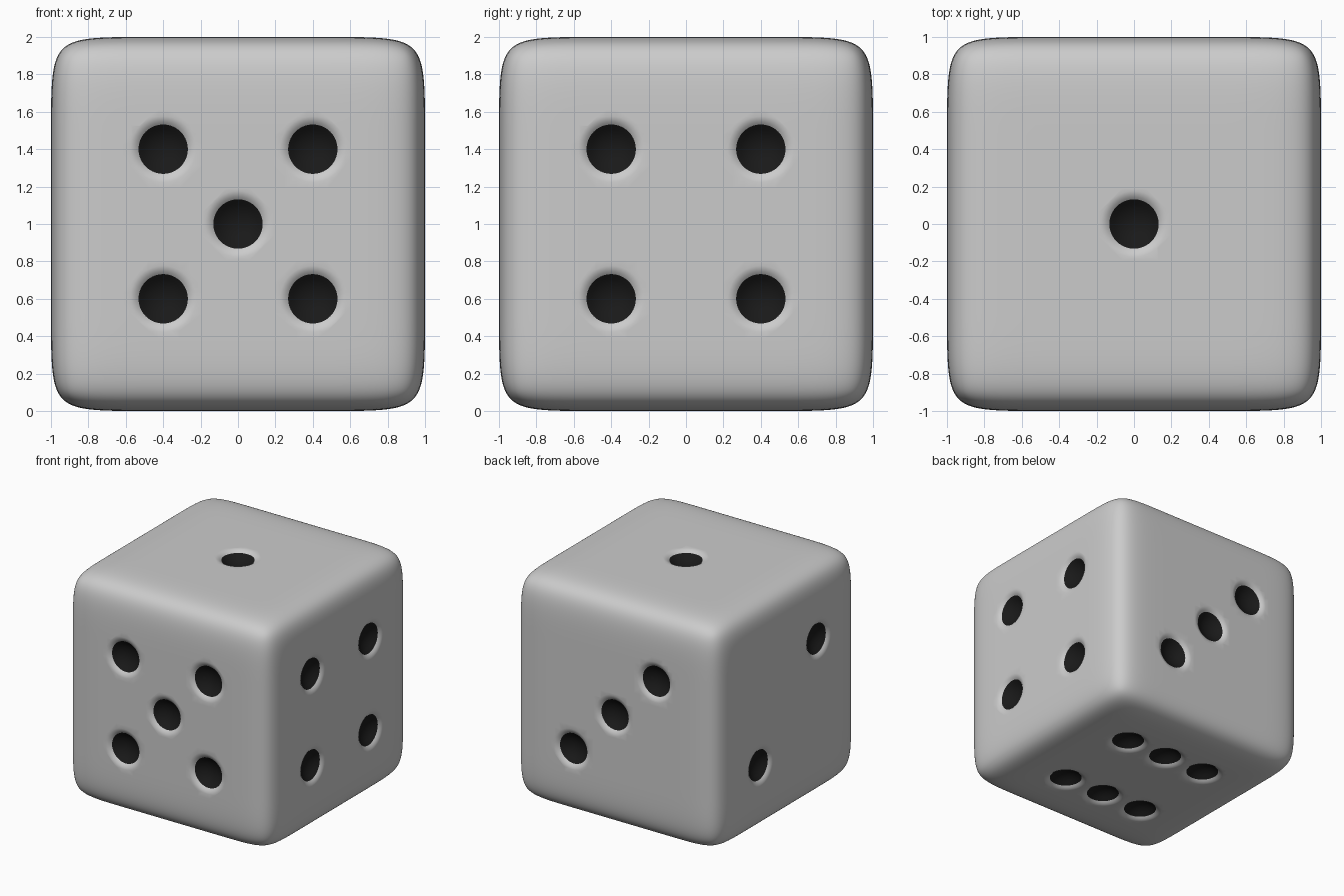
import bpy, bmesh, math
from mathutils import Vector, Matrix

if "Cube" in bpy.data.objects:
    bpy.data.objects.remove(bpy.data.objects["Cube"])


def material(name, rgb):
    m = bpy.data.materials.new(name)
    m.diffuse_color = (*rgb, 1)
    m.use_nodes = True
    m.node_tree.nodes["Principled BSDF"].inputs["Base Color"].default_value = m.diffuse_color
    return m


def add_object(name, bm, mats):
    for f in bm.faces:
        f.smooth = True
    mesh = bpy.data.meshes.new(name)
    bm.to_mesh(mesh)
    bm.free()
    for m in mats:
        mesh.materials.append(m)
    ob = bpy.data.objects.new(name, mesh)
    bpy.context.collection.objects.link(ob)
    ob.location.z = 1
    return ob


mats = [material("body_grey", (0.8, 0.8, 0.8)), material("pip_black", (0.01, 0.01, 0.01))]

# Body: cube with support loops, rounded by subdivision
bm = bmesh.new()
bmesh.ops.create_cube(bm, size=2)
for axis in range(3):
    for side in (-0.62, 0.62):
        n = Vector((0, 0, 0))
        n[axis] = 1
        bmesh.ops.bisect_plane(bm, geom=bm.verts[:] + bm.edges[:] + bm.faces[:],
                               plane_co=n * side, plane_no=n)
body = add_object("die_body", bm, mats)

# Pip cutter profile: (radius, height), black dish then a soft grey lip
PROFILE = [(0.035, -0.078), (0.07, -0.068), (0.105, -0.047), (0.132, -0.022),
           (0.145, -0.012), (0.16, -0.004), (0.185, 0.002), (0.185, 0.05)]
DISH = 3
SEG = 40


def add_pip(bm, frame):
    rings = [[bm.verts.new(frame @ Vector((r * math.cos(a), r * math.sin(a), h)))
              for a in (2 * math.pi * i / SEG for i in range(SEG))] for r, h in PROFILE]
    for k in range(len(rings) - 1):
        for i in range(SEG):
            j = (i + 1) % SEG
            f = bm.faces.new((rings[k][i], rings[k][j], rings[k + 1][j], rings[k + 1][i]))
            f.material_index = 1 if k < DISH else 0
    bottom = bm.verts.new(frame @ Vector((0, 0, -0.082)))
    for i in range(SEG):
        bm.faces.new((bottom, rings[0][(i + 1) % SEG], rings[0][i])).material_index = 1
    bm.faces.new(rings[-1])


# Pips per face: outward normal, right direction, up direction, layout
D = 0.4
diag = [(-D, -D), (D, D)]
four = diag + [(-D, D), (D, -D)]
X, Y, Z = Vector((1, 0, 0)), Vector((0, 1, 0)), Vector((0, 0, 1))
FACES = [
    (Z, X, Y, [(0, 0)]),
    (-X, -Y, Z, diag),
    (Y, -X, Z, diag + [(0, 0)]),
    (X, Y, Z, four),
    (-Y, X, Z, four + [(0, 0)]),
    (-Z, X, -Y, four + [(0, -D), (0, D)]),
]
bm = bmesh.new()
for n, right, up, spots in FACES:
    for u, v in spots:
        frame = Matrix((right, up, n)).transposed().to_4x4()
        frame.translation = n + right * u + up * v
        add_pip(bm, frame)
bmesh.ops.recalc_face_normals(bm, faces=bm.faces[:])
cutter = add_object("pip_cutter", bm, mats)
cutter.hide_render = True
cutter.display_type = 'WIRE'

# Round the body, then sink the pips
sub = body.modifiers.new("round", 'SUBSURF')
sub.levels = sub.render_levels = 4
cut = body.modifiers.new("pips", 'BOOLEAN')
cut.operation = 'DIFFERENCE'
cut.solver = 'EXACT'
cut.object = cutter
